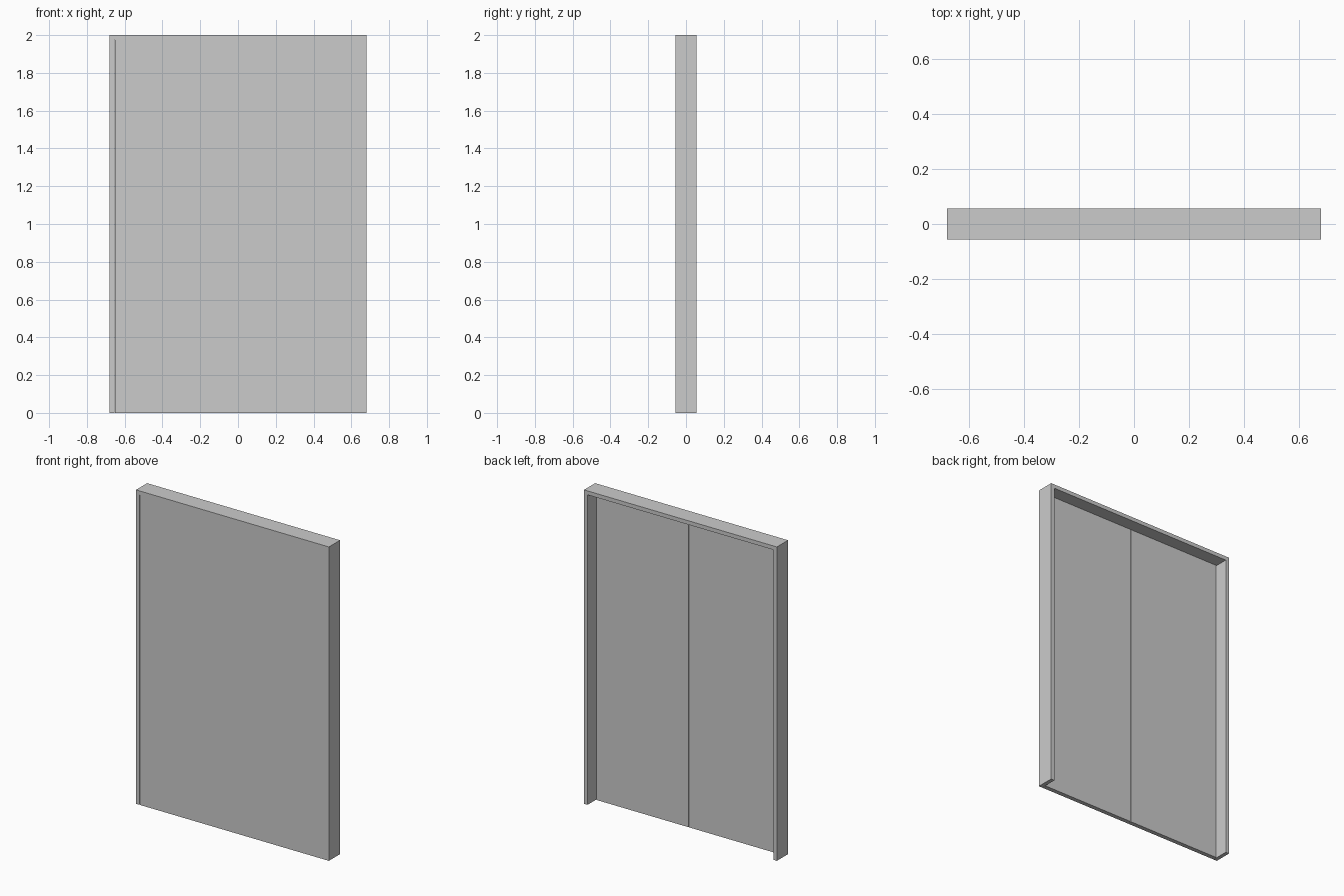
import bpy

if "Cube" in bpy.data.objects:
    bpy.data.objects.remove(bpy.data.objects["Cube"])

W, D, H = 0.68, 0.056, 2.0   # half width, half depth, height
T = 0.025                    # frame thickness
BACK = -0.028                # rear face of the door leaves
MID = -0.042                 # joint between leaves and front facing
GAP = 0.003


def box(name, lo, hi):
    """Axis-aligned box between two corners."""
    size = [b - a for a, b in zip(lo, hi)]
    mid = [(a + b) / 2 for a, b in zip(lo, hi)]
    bpy.ops.mesh.primitive_cube_add(size=1, location=mid)
    ob = bpy.context.object
    ob.name = name
    ob.scale = size
    bpy.ops.object.transform_apply(location=True, rotation=False, scale=True)
    return ob


# Frame: one U-shaped outline (two jambs and a head), extruded through the depth
outline = [(-W, 0), (-W, H), (W, H), (W, 0),
           (W - T, 0), (W - T, H - T), (T - W, H - T), (T - W, 0)]
mesh = bpy.data.meshes.new("door_frame")
n = len(outline)
verts = [(x, y, z) for y in (-D, D) for x, z in outline]
faces = [(0, 7, 6, 1), (1, 6, 5, 2), (2, 5, 4, 3)]
faces += [tuple(i + n for i in reversed(f)) for f in faces]
faces += [(i, (i + 1) % n, (i + 1) % n + n, i + n) for i in range(n)]
mesh.from_pydata(verts, [], faces)
frame = bpy.data.objects.new("door_frame", mesh)
bpy.context.collection.objects.link(frame)

# Flush front facing, with a narrow reveal along the left jamb
box("front_facing", (T - W + GAP, -D, 0), (W - T, MID, H - T))

# Two door leaves seen from the back, separated by a thin seam
for side, x0, x1 in (("left", T - W + GAP, -GAP / 2), ("right", GAP / 2, W - T - GAP)):
    box(side + "_door_leaf", (x0, MID, 0), (x1, BACK, H - T))
